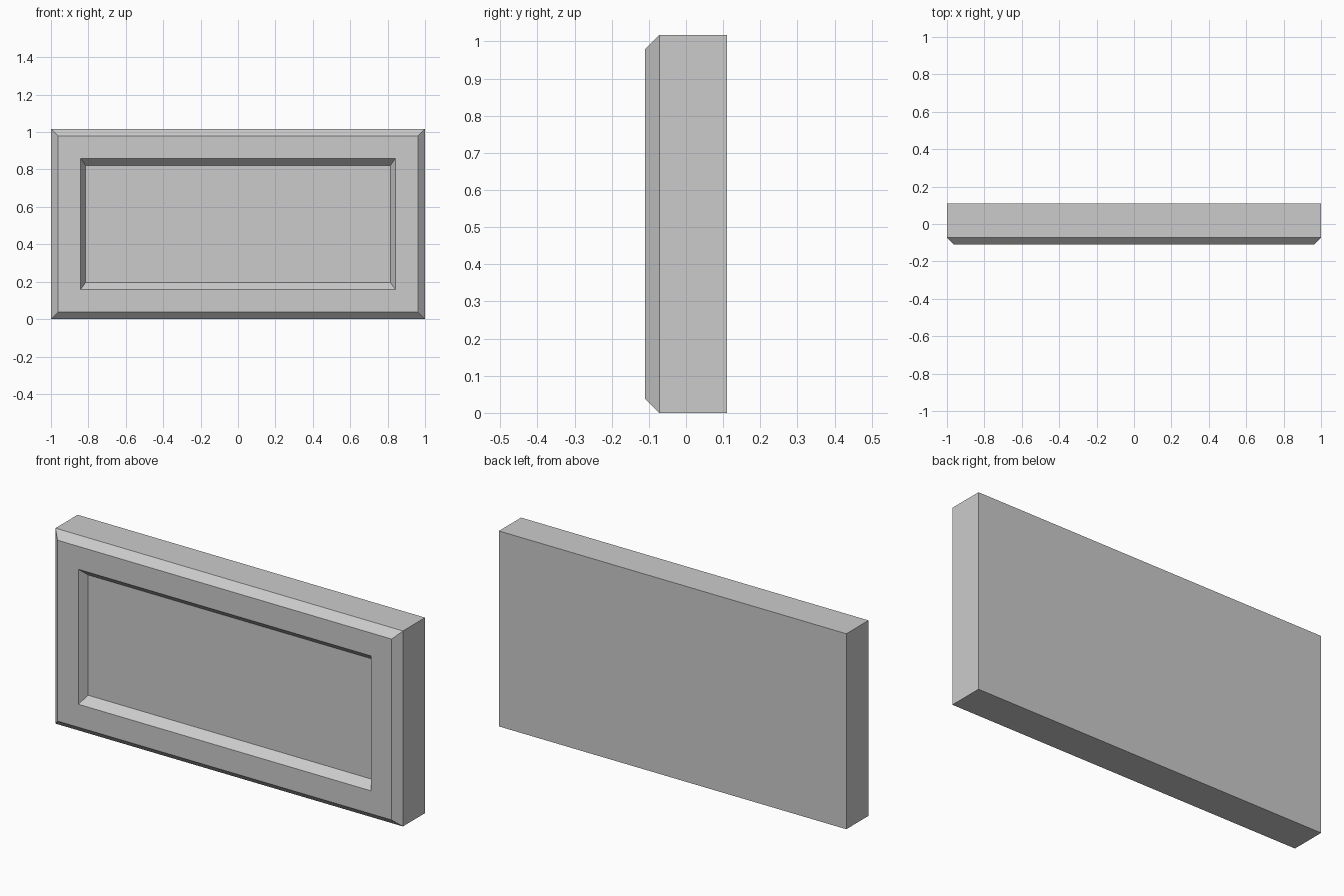
import bpy
import bmesh

cube = bpy.data.objects.get("Cube")
if cube:
    bpy.data.objects.remove(cube, do_unlink=True)

HEIGHT = 1.017
MID = HEIGHT / 2

grey = bpy.data.materials.new("plain grey")
grey.use_nodes = True
colour = (0.6, 0.6, 0.6, 1)
grey.diffuse_color = colour
grey.node_tree.nodes["Principled BSDF"].inputs["Base Color"].default_value = colour

# Nested rectangles from back to recess floor: half width, half height, depth
rings = [
    (1.0, MID, 0.11),             # back edge
    (1.0, MID, -0.072),           # start of chamfer
    (0.962, MID - 0.038, -0.11),  # front rim
    (0.842, 0.351, -0.11),        # recess lip
    (0.815, 0.313, -0.068),       # recess floor
]

bm = bmesh.new()
loops = []
for w, h, y in rings:
    corners = [(-w, -h), (w, -h), (w, h), (-w, h)]
    loops.append([bm.verts.new((x, y, MID + z)) for x, z in corners])

# Bridge neighbouring rectangles, then close the back and recess floor
for a, b in zip(loops, loops[1:]):
    for i in range(4):
        j = (i + 1) % 4
        bm.faces.new((a[i], a[j], b[j], b[i]))
bm.faces.new(loops[0][::-1])
bm.faces.new(loops[-1])
bmesh.ops.recalc_face_normals(bm, faces=bm.faces)

mesh = bpy.data.meshes.new("framed_panel")
bm.to_mesh(mesh)
bm.free()
mesh.materials.append(grey)
panel = bpy.data.objects.new("framed_panel", mesh)
bpy.context.collection.objects.link(panel)
